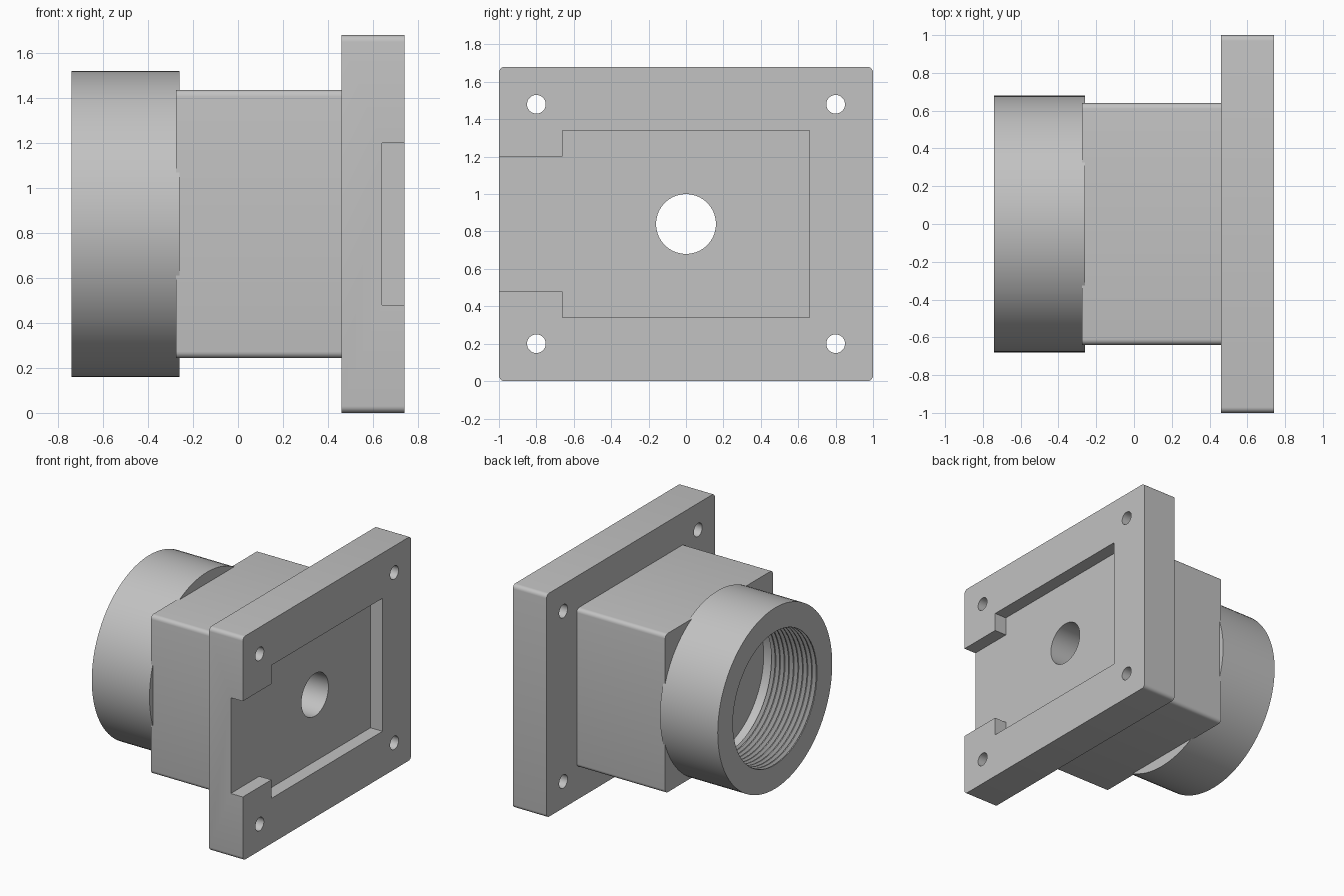
import bpy, bmesh, math
from mathutils import Matrix, Vector

if "Cube" in bpy.data.objects:
    bpy.data.objects.remove(bpy.data.objects["Cube"], do_unlink=True)

MID = 0.84  # height of the central axis

metal = bpy.data.materials.new("light grey metal")
metal.use_nodes = True
grey = (0.54, 0.54, 0.54, 1)
metal.diffuse_color = grey
metal.node_tree.nodes["Principled BSDF"].inputs["Base Color"].default_value = grey


def finish(bm, name):
    bmesh.ops.recalc_face_normals(bm, faces=bm.faces)
    mesh = bpy.data.meshes.new(name)
    bm.to_mesh(mesh)
    bm.free()
    mesh.materials.append(metal)
    ob = bpy.data.objects.new(name, mesh)
    bpy.context.collection.objects.link(ob)
    return ob


def block(name, x, y, z, radius=0):
    """Box from min/max pairs, with the edges along x rounded."""
    bm = bmesh.new()
    bmesh.ops.create_cube(bm, size=1)
    for v in bm.verts:
        v.co = Vector([(a + b) / 2 + c * (b - a) for (a, b), c in zip((x, y, z), v.co)])
    if radius:
        edges = [e for e in bm.edges if abs(e.verts[0].co.x - e.verts[1].co.x) > 0.01]
        bmesh.ops.bevel(bm, geom=edges, offset=radius, segments=5, profile=0.5, affect='EDGES')
    return finish(bm, name)


def rod(name, y, z, radius, sides):
    """Long cylinder along x, used for drilling."""
    bm = bmesh.new()
    turn = Matrix.Translation((0, y, z)) @ Matrix.Rotation(math.pi / 2, 4, 'Y')
    bmesh.ops.create_cone(bm, cap_ends=True, segments=sides, radius1=radius,
                          radius2=radius, depth=3, matrix=turn)
    return finish(bm, name)


def cut(target, cutters):
    for c in cutters:
        mod = target.modifiers.new("cut", 'BOOLEAN')
        mod.operation = 'DIFFERENCE'
        mod.solver = 'EXACT'
        mod.object = c
        bpy.context.view_layer.objects.active = target
        bpy.ops.object.modifier_apply(modifier=mod.name)
        bpy.data.objects.remove(c, do_unlink=True)


def smooth(ob, angle=25):
    bpy.ops.object.select_all(action='DESELECT')
    ob.select_set(True)
    bpy.context.view_layer.objects.active = ob
    bpy.ops.object.shade_smooth_by_angle(angle=math.radians(angle))


# Mounting plate with recess, side slot, bore and corner holes
plate = block("mounting_plate", (0.46, 0.74), (-1, 1), (0, 2 * MID), 0.03)
tools = [block("recess_cutter", (0.64, 0.9), (-0.66, 0.66), (MID - 0.5, MID + 0.5)),
         block("slot_cutter", (0.64, 0.9), (-1.2, -0.6), (MID - 0.36, MID + 0.36)),
         rod("bore_cutter", 0, MID, 0.16, 64)]
for sy in (-1, 1):
    for sz in (-1, 1):
        tools.append(rod("screw_cutter", 0.8 * sy, MID + 0.64 * sz, 0.05, 32))
cut(plate, tools)
smooth(plate)

# Square body with the bore through it
body = block("square_body", (-0.275, 0.46), (-0.64, 0.64), (MID - 0.597, MID + 0.597), 0.03)
cut(body, [rod("bore_cutter", 0, MID, 0.16, 64)])
smooth(body)

# Round collar, turned from a profile of (x, radius) with a threaded inside
profile = [(-0.26, 0.53), (-0.26, 0.68), (-0.74, 0.68)]
turns, start, pitch = 10, -0.74, 0.038
for i in range(turns):
    x = start + i * pitch
    profile += [(x, 0.5), (x + 0.2 * pitch, 0.5), (x + 0.6 * pitch, 0.527)]
profile += [(start + turns * pitch, 0.5), (start + turns * pitch + 0.01, 0.53)]

bm = bmesh.new()
SIDES = 96
rings = []
for i in range(SIDES):
    a = 2 * math.pi * i / SIDES
    rings.append([bm.verts.new((x, r * math.cos(a), MID + r * math.sin(a))) for x, r in profile])
for i in range(SIDES):
    p, q = rings[i], rings[(i + 1) % SIDES]
    for j in range(len(profile)):
        k = (j + 1) % len(profile)
        bm.faces.new((p[j], p[k], q[k], q[j]))
smooth(finish(bm, "threaded_collar"))
